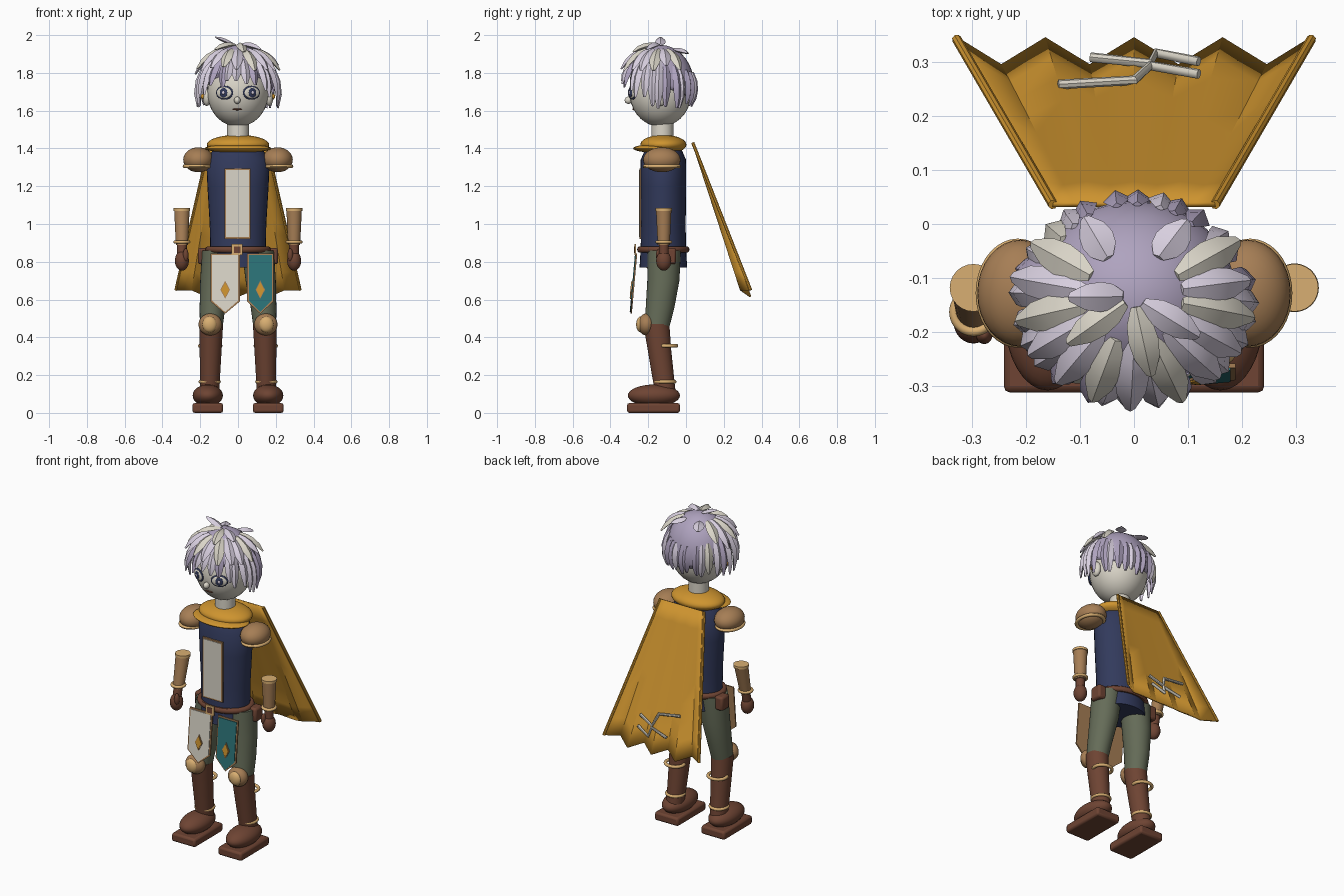
import bpy, bmesh, random
from math import sin, cos, pi, radians, sqrt, atan2
from mathutils import Vector

random.seed(4)
cube = bpy.data.objects.get("Cube")
if cube:
    bpy.data.objects.remove(cube)


def material(name, hexcode):
    # sRGB hex to linear colour
    srgb = [int(hexcode[i:i + 2], 16) / 255 for i in (0, 2, 4)]
    lin = [c / 12.92 if c < 0.04 else ((c + 0.055) / 1.055) ** 2.4 for c in srgb]
    m = bpy.data.materials.new(name)
    m.use_nodes = True
    m.diffuse_color = (*lin, 1)
    m.node_tree.nodes["Principled BSDF"].inputs["Base Color"].default_value = (*lin, 1)
    return m


CREAM = material("pale cream", "DAD5C8")
LILAC = material("light lilac", "D8CFDF")
PURPLE = material("grey purple", "AFA3BF")
GOLD = material("golden yellow", "CE942F")
NAVY = material("navy blue", "323A5C")
BROWN = material("dark leather", "6E4433")
LEATHER = material("mid leather", "A67E55")
TAN = material("light tan", "D9AF72")
GREEN = material("moss green", "656C58")
TEAL = material("deep teal", "2C7378")


def finish(name, mat, angle=40):
    o = bpy.context.object
    o.name = name
    o.data.materials.clear()
    o.data.materials.append(mat)
    bpy.ops.object.transform_apply(location=False, rotation=False, scale=True)
    bpy.ops.object.shade_smooth_by_angle(angle=radians(angle))
    return o


def from_bmesh(name, bm, mat, angle=40):
    bmesh.ops.recalc_face_normals(bm, faces=bm.faces)
    mesh = bpy.data.meshes.new(name)
    bm.to_mesh(mesh)
    bm.free()
    o = bpy.data.objects.new(name, mesh)
    bpy.context.collection.objects.link(o)
    bpy.ops.object.select_all(action="DESELECT")
    bpy.context.view_layer.objects.active = o
    o.select_set(True)
    return finish(name, mat, angle)


def ball(name, loc, radii, mat, turn=0):
    bpy.ops.mesh.primitive_uv_sphere_add(segments=32, ring_count=18, radius=1, location=loc, rotation=(0, 0, turn))
    bpy.context.object.scale = radii
    return finish(name, mat)


def ring(name, loc, rx, ry, minor, mat, flat=1):
    bpy.ops.mesh.primitive_torus_add(location=loc, major_radius=rx, minor_radius=minor, major_segments=36, minor_segments=10)
    bpy.context.object.scale = (1, ry / rx, flat)
    return finish(name, mat)


def box(name, loc, size, mat, bevel=0.012):
    bpy.ops.mesh.primitive_cube_add(size=1, location=loc)
    bpy.context.object.scale = size
    o = finish(name, mat)
    b = o.modifiers.new("Bevel", "BEVEL")
    b.width, b.segments = bevel, 2


def skin(bm, loops):
    # join successive vertex loops and close both ends
    rows = [[bm.verts.new(p) for p in loop] for loop in loops]
    n = len(rows[0])
    for a, b in zip(rows, rows[1:]):
        for i in range(n):
            bm.faces.new((a[i], a[(i + 1) % n], b[(i + 1) % n], b[i]))
    bm.faces.new(rows[0])
    bm.faces.new(rows[-1])


def loft(name, sections, mat, n=32):
    # sections: x, y, z, radius x, radius y
    bm = bmesh.new()
    skin(bm, [[(x + rx * cos(2 * pi * i / n), y + ry * sin(2 * pi * i / n), z) for i in range(n)]
              for x, y, z, rx, ry in sections])
    return from_bmesh(name, bm, mat)


def plate(name, pts, y, mat, lean=0.0, thick=0.008):
    bm = bmesh.new()
    skin(bm, [[(x, y + d + lean * (z - 0.845), z) for x, z in pts] for d in (0, thick)])
    return from_bmesh(name, bm, mat)


def tube(name, pts, radius, mat):
    c = bpy.data.curves.new(name, "CURVE")
    c.dimensions, c.bevel_depth, c.bevel_resolution, c.use_fill_caps = "3D", radius, 2, True
    s = c.splines.new("POLY")
    s.points.add(len(pts) - 1)
    for p, co in zip(s.points, pts):
        p.co = (*co, 1)
    o = bpy.data.objects.new(name, c)
    bpy.context.collection.objects.link(o)
    bpy.ops.object.select_all(action="DESELECT")
    bpy.context.view_layer.objects.active = o
    o.select_set(True)
    bpy.ops.object.convert(target="MESH")
    finish(name, mat)


def rect(x0, x1, z0, z1):
    return [(x0, z0), (x1, z0), (x1, z1), (x0, z1)]


Y = -0.12  # body axis

# Torso, chest panel, neck and collar
loft("tunic", [(0, Y, 0.77, 0.152, 0.126), (0, Y, 0.87, 0.147, 0.12), (0, Y, 1.0, 0.15, 0.118),
               (0, Y, 1.2, 0.162, 0.121), (0, Y, 1.34, 0.168, 0.12), (0, Y, 1.41, 0.12, 0.09)], NAVY)
plate("chest_panel_border", rect(-0.072, 0.066, 0.92, 1.295), -0.247, LEATHER, thick=0.0095)
plate("chest_panel", rect(-0.063, 0.057, 0.93, 1.286), -0.25, CREAM)
loft("neck", [(0, -0.125, 1.42, 0.058, 0.058), (0, -0.125, 1.56, 0.058, 0.058)], CREAM)
ball("collar", (0, Y, 1.42), (0.165, 0.122, 0.052), GOLD)
ball("collar_front_drape", (0, -0.165, 1.4), (0.177, 0.115, 0.022), GOLD)

# Belt and buckle
ring("belt", (0, Y, 0.865), 0.157, 0.125, 0.017, BROWN)
plate("buckle", rect(-0.034, 0.024, 0.835, 0.893), -0.272, TAN)
plate("buckle_centre", rect(-0.022, 0.012, 0.847, 0.881), -0.274, BROWN)

# Hanging front flaps with diamond badges
for side, cx, w, cloth in (("right", -0.068, 0.078, CREAM), ("left", 0.118, 0.07, TEAL)):
    for part, inset, y, mat in (("border", 0, -0.266, LEATHER), ("cloth", 0.009, -0.27, cloth)):
        a = w - inset
        pts = [(cx - a, 0.845 - inset), (cx - a, 0.59 + inset / 2), (cx, 0.525 + inset),
               (cx + a, 0.59 + inset / 2), (cx + a, 0.845 - inset)]
        plate(f"{side}_flap_{part}", pts, y, mat, 0.09)
    for part, s, y, mat in (("edge", 1.2, -0.274, LEATHER), ("badge", 1, -0.277, GOLD)):
        plate(f"{side}_flap_{part}_diamond", [(cx, 0.652 - 0.04 * s), (cx + 0.021 * s, 0.652),
              (cx, 0.652 + 0.04 * s), (cx - 0.021 * s, 0.652)], y, mat, 0.09, 0.005)

# Limbs, armour, pouches and face features on both sides
for side, s in (("right", -1), ("left", 1)):
    ball(f"{side}_pauldron", (s * 0.21, -0.128, 1.34), (0.08, 0.099, 0.066), LEATHER)
    ring(f"{side}_pauldron_rim", (s * 0.215, -0.128, 1.305), 0.068, 0.088, 0.01, TAN)

    fwd = 0.045 if s < 0 else 0.0  # the right hand reaches forward
    ax, ay = s * 0.297, -0.118
    loft(f"{side}_bracer", [(ax, ay - fwd, 0.89, 0.032, 0.032), (ax, ay, 1.08, 0.041, 0.041)], LEATHER, 24)
    loft(f"{side}_bracer_rim", [(ax, ay, 1.07, 0.044, 0.044), (ax, ay, 1.085, 0.044, 0.044)], TAN, 24)
    ring(f"{side}_wrist_ring", (ax, ay - fwd, 0.905), 0.036, 0.036, 0.009, TAN)
    loft(f"{side}_wrist", [(ax, ay - fwd * 1.3, 0.83, 0.026, 0.026), (ax, ay - fwd, 0.9, 0.026, 0.026)], BROWN, 16)
    ball(f"{side}_glove", (ax, ay - fwd * 1.4, 0.805), (0.037, 0.04, 0.052), BROWN)
    ball(f"{side}_thumb", (ax - s * 0.02, ay - fwd * 1.4 - 0.025, 0.835), (0.015, 0.016, 0.035), BROWN)

    box(f"{side}_pouch", (s * 0.185, -0.09, 0.83), (0.055, 0.075, 0.085), BROWN)
    loft(f"{side}_trouser_leg", [(s * 0.105, -0.115, 0.86, 0.085, 0.088), (s * 0.12, -0.12, 0.7, 0.08, 0.085),
                                 (s * 0.135, -0.137, 0.56, 0.068, 0.076), (s * 0.142, -0.155, 0.45, 0.06, 0.066)], GREEN)
    loft(f"{side}_boot_shaft", [(s * 0.142, -0.157, 0.47, 0.063, 0.069), (s * 0.145, -0.14, 0.33, 0.058, 0.062),
                                (s * 0.15, -0.11, 0.11, 0.05, 0.055)], BROWN)
    ball(f"{side}_knee_pad", (s * 0.147, -0.21, 0.468), (0.062, 0.045, 0.058), LEATHER)
    ball(f"{side}_knee_button", (s * 0.15, -0.24, 0.468), (0.038, 0.024, 0.042), TAN)
    ring(f"{side}_calf_ring", (s * 0.147, -0.1, 0.355), 0.055, 0.05, 0.01, TAN)
    ring(f"{side}_ankle_ring", (s * 0.15, -0.112, 0.165), 0.05, 0.052, 0.009, TAN)
    ball(f"{side}_shoe", (s * 0.16, -0.17, 0.092), (0.08, 0.138, 0.058), BROWN)
    box(f"{side}_sole", (s * 0.16, -0.172, 0.026), (0.162, 0.28, 0.052), BROWN)

    # Eye layers sit on the curve of the face
    ex = s * 0.071
    ey = -0.135 - 0.165 * sqrt(1 - (ex / 0.163) ** 2)
    turn = atan2(ex, 0.149)
    for part, out, radii, mat in (("outline", 0, (0.05, 0.009, 0.037), NAVY), ("white", 0.005, (0.043, 0.009, 0.03), CREAM),
                                  ("iris", 0.012, (0.022, 0.005, 0.025), NAVY), ("glint", 0.016, (0.008, 0.004, 0.009), LILAC)):
        ball(f"{side}_eye_{part}", (ex + sin(turn) * out, ey - cos(turn) * out, 1.695), radii, mat, turn)
    ball(f"{side}_ear", (s * 0.165, -0.135, 1.67), (0.022, 0.032, 0.045), CREAM)
    ball(f"{side}_earring", (s * 0.186, -0.145, 1.675), (0.011, 0.012, 0.014), GOLD)

# Head
ball("head", (0, -0.135, 1.7), (0.163, 0.165, 0.185), CREAM)
ball("nose", (-0.004, -0.305, 1.655), (0.017, 0.02, 0.019), CREAM)
ball("mouth", (-0.004, -0.276, 1.607), (0.026, 0.008, 0.005), BROWN)

# Hair cap, cut lower at the back
C, R = Vector((0, -0.135, 1.735)), Vector((0.19, 0.178, 0.213))
cap = ball("hair_cap", C, R, PURPLE)
bm = bmesh.new()
bm.from_mesh(cap.data)
bmesh.ops.bisect_plane(bm, geom=bm.verts[:] + bm.edges[:] + bm.faces[:], plane_co=Vector((0, 0, 1.68)) - C,
                       plane_no=(0, 0.4, 1), clear_inner=True)
bmesh.ops.holes_fill(bm, edges=bm.edges)
bm.to_mesh(cap.data)
bm.free()


def lock(name, az, e0, e1, width, lift, mat):
    # tapered diamond section swept over the hair cap
    az, loops = radians(az), []
    side = Vector((-sin(az), cos(az), 0))
    for k, shape in enumerate((0.35, 0.85, 1, 0.85, 0.3)):
        t = k / 4
        e = radians(e0 + (e1 - e0) * t)
        d = Vector((cos(e) * cos(az), cos(e) * sin(az), sin(e)))
        p = C + R * d * (1.01 + lift * t ** 1.5) + side * width * 0.5 * t * bend
        loops.append([p + side * width * shape, p + d * 0.018 * shape, p - side * width * shape, p - d * 0.012 * shape])
    bm = bmesh.new()
    skin(bm, loops)
    from_bmesh(name, bm, mat, 35)


# Lower fringe, upper layer and crown spike
for i in range(28):
    az = i * 360 / 28 + random.uniform(-3, 3)
    front, back = max(0, -sin(radians(az))), max(0, sin(radians(az)))
    bend = random.uniform(-0.7, 0.7)
    lock(f"fringe_lock_{i}", az, 38 - 20 * back, -26 + 32 * front ** 1.5 + random.uniform(-5, 4), 0.026,
         0.14 + 0.1 * (1 - front - back) - 0.1 * back, random.choice((LILAC, LILAC, PURPLE, CREAM)))
for i, az in enumerate((-90, -68, -48, -28, -8, 10, 28, 60, 122, 152, 172, 190, 208, 228, 248)):
    bend = random.uniform(-0.6, 0.6)
    lock(f"upper_lock_{i}", az, 62, 17 + random.uniform(-5, 8) + (25 if 50 < az < 130 else 0), 0.032,
         0.22, (LILAC, CREAM, LILAC, LILAC, CREAM)[i % 5])
for i, (az, e1, lift) in enumerate(((178, 62, 0.33), (215, 48, 0.18), (-35, 50, 0.15), (-80, 45, 0.16))):
    bend = 0.3
    lock(f"crown_lock_{i}", az, 84, e1, 0.028, lift, (LILAC, CREAM)[i % 2])

# Pleated cape: folds deepen toward the hem
bm = bmesh.new()
COLS, ROWS = 8, 8
grid = []
for r in range(ROWS + 1):
    t = r / ROWS
    row = []
    for c in range(COLS + 1):
        u, valley, edge = c / COLS * 2 - 1, c % 2, c in (0, COLS)
        drop = 0.78 if valley or edge else 0.815
        row.append(bm.verts.new((u * (0.152 + 0.176 * t), 0.036 + (0.305 - 0.05 * valley) * t, 1.43 - drop * t)))
    grid.append(row)
for a, b in zip(grid, grid[1:]):
    for c in range(COLS):
        bm.faces.new((a[c], a[c + 1], b[c + 1], b[c]))
cape = from_bmesh("cape", bm, GOLD)
sol = cape.modifiers.new("Thickness", "SOLIDIFY")
sol.thickness, sol.offset = 0.01, 0
for side, s in (("right", -1), ("left", 1)):
    tube(f"{side}_cape_piping", [(s * 0.15, 0.036, 1.43), (s * 0.328, 0.342, 0.65)], 0.009, GOLD)

# Two zigzag stitches low on the cape
for part, pts in (("upper", [(0.12, 0.81), (0.03, 0.77), (0, 0.84), (-0.14, 0.86)]),
                  ("lower", [(0.12, 0.75), (0.04, 0.71), (0.03, 0.76), (-0.08, 0.73)])):
    tube(f"cape_{part}_stitch", [(x, 0.037 + 0.388 * (1.43 - z), z) for x, z in pts], 0.009, CREAM)
